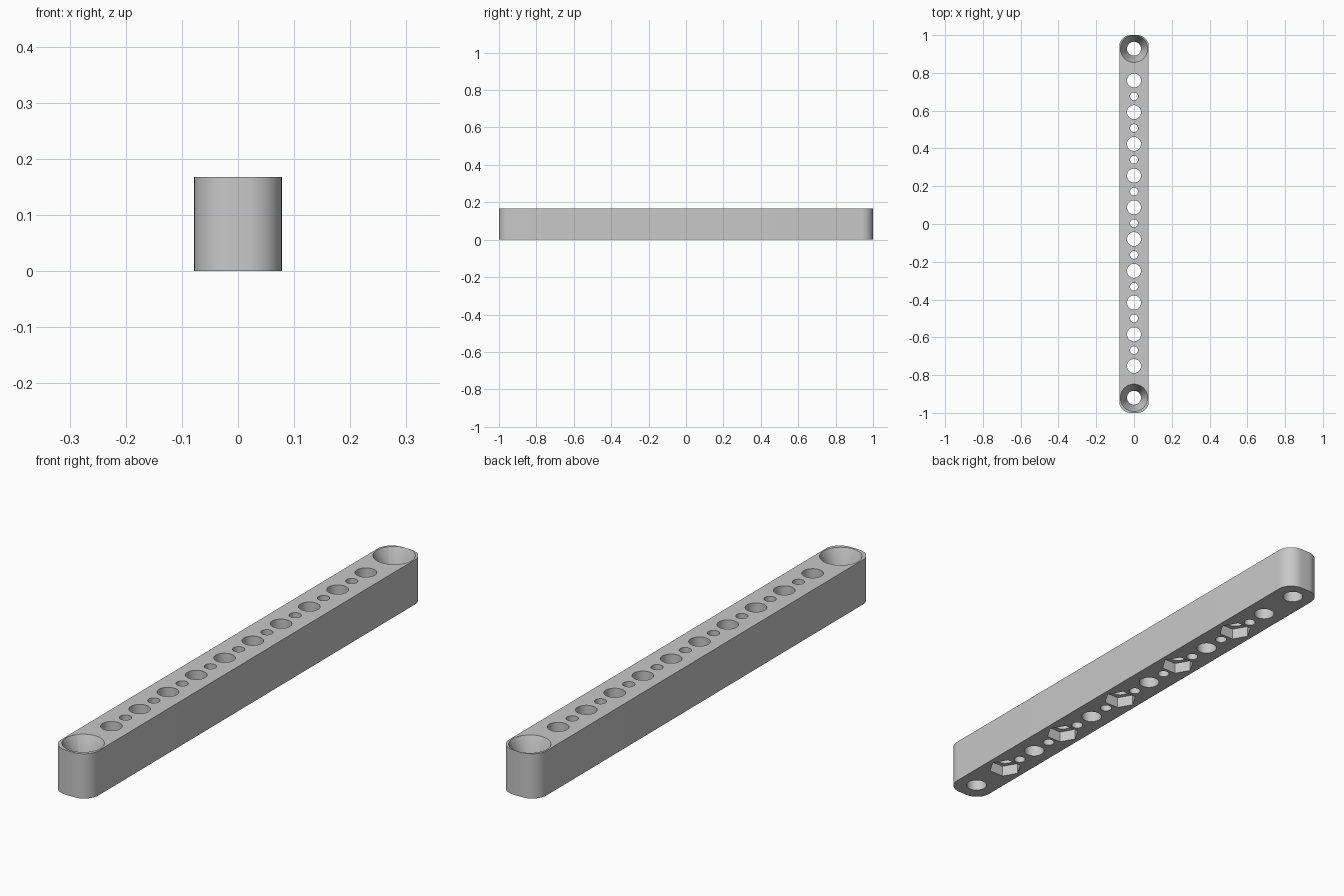
import bpy
import bmesh
from math import radians
from mathutils import Matrix, Vector

WIDTH, LENGTH, HEIGHT = 0.156, 2.0, 0.168
PITCH = 0.168          # hole spacing along the bar
SHIFT = 0.004          # hole row sits slightly off centre
END = 5.5 * PITCH      # distance of the screw holes from the row centre

if "Cube" in bpy.data.objects:
    bpy.data.objects.remove(bpy.data.objects["Cube"], do_unlink=True)

grey = bpy.data.materials.new("plain grey")
grey.use_nodes = True
colour = (0.58, 0.58, 0.58, 1)
grey.diffuse_color = colour
grey.node_tree.nodes["Principled BSDF"].inputs["Base Color"].default_value = colour


def new_object(name, bm):
    mesh = bpy.data.meshes.new(name)
    bm.to_mesh(mesh)
    bm.free()
    mesh.materials.append(grey)
    obj = bpy.data.objects.new(name, mesh)
    bpy.context.collection.objects.link(obj)
    return obj


def add_cone(bm, y, r_low, r_high, z_low, z_high, sides=48, turn=0):
    """Upright cone or prism centred on the bar's middle line."""
    place = Matrix.Translation((0, y + SHIFT, (z_low + z_high) / 2))
    bmesh.ops.create_cone(bm, cap_ends=True, segments=sides, radius1=r_low,
                          radius2=r_high, depth=z_high - z_low,
                          matrix=place @ Matrix.Rotation(turn, 4, 'Z'))


# Bar with rounded upright corners
bm = bmesh.new()
bmesh.ops.create_cube(bm, size=1)
bmesh.ops.scale(bm, vec=Vector((WIDTH, LENGTH, HEIGHT)), verts=bm.verts)
bmesh.ops.translate(bm, vec=(0, 0, HEIGHT / 2), verts=bm.verts)
upright = [e for e in bm.edges
           if abs(e.verts[0].co.z - e.verts[1].co.z) > HEIGHT / 2]
bmesh.ops.bevel(bm, geom=upright, offset=0.06, segments=12, profile=0.5,
                affect='EDGES')
bar = new_object("bar", bm)

# Through holes: ten large, nine small between them, one at each end
bm = bmesh.new()
for i in range(12):
    add_cone(bm, (i - 5.5) * PITCH, 0.037, 0.037, -0.05, HEIGHT + 0.05)
for i in range(9):
    add_cone(bm, (i - 4) * PITCH, 0.021, 0.021, -0.05, HEIGHT + 0.05, 32)
holes = new_object("hole_cutter", bm)

# Tapered screw head seats at both ends, wide at the top
bm = bmesh.new()
slope = (0.0725 - 0.037) / 0.08
for y in (-END, END):
    add_cone(bm, y, 0.037 - slope * 0.02, 0.0725 + slope * 0.001,
             HEIGHT - 0.1, HEIGHT + 0.001)
seats = new_object("screw_seat_cutter", bm)

# Hexagonal nut pockets under every other large hole
bm = bmesh.new()
for i in range(5):
    add_cone(bm, (2 * i - 4.5) * PITCH, 0.0605, 0.0605, -0.05, 0.042, 6,
             radians(90))
# Point the hexagon corners across the bar
if max(v.co.x for v in bm.verts) < 0.06:
    for i in range(5):
        centre = Vector((0, (2 * i - 4.5) * PITCH + SHIFT, 0))
        ring = [v for v in bm.verts if abs(v.co.y - centre.y) < 0.1]
        bmesh.ops.rotate(bm, cent=centre, verts=ring,
                         matrix=Matrix.Rotation(radians(30), 3, 'Z'))
pockets = new_object("nut_pocket_cutter", bm)

# Cut everything out of the bar
bpy.ops.object.select_all(action='DESELECT')
bpy.context.view_layer.objects.active = bar
bar.select_set(True)
for cutter in (holes, seats, pockets):
    cutter.hide_render = True
    mod = bar.modifiers.new(cutter.name, 'BOOLEAN')
    mod.operation = 'DIFFERENCE'
    mod.solver = 'EXACT'
    mod.object = cutter
    bpy.ops.object.modifier_apply(modifier=mod.name)
    bpy.data.objects.remove(cutter, do_unlink=True)

bpy.ops.object.shade_smooth_by_angle(angle=radians(25))
